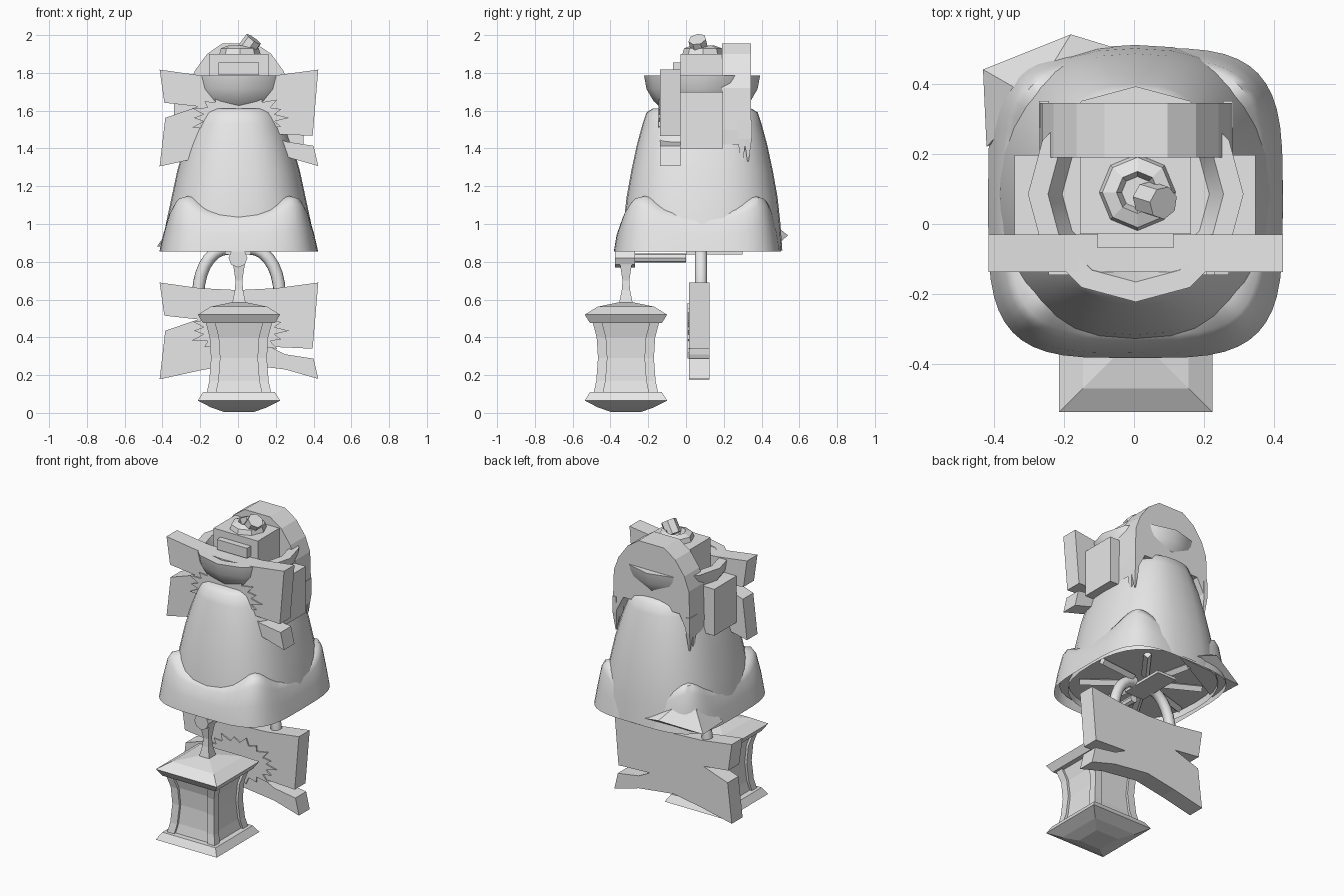
import bpy, bmesh, math
from mathutils import Vector

if "Cube" in bpy.data.objects:
    bpy.data.objects.remove(bpy.data.objects["Cube"])

GREY = (0.8, 0.8, 0.8, 1)
mat = bpy.data.materials.new("plain_grey")
mat.use_nodes = True
mat.diffuse_color = GREY
mat.node_tree.nodes["Principled BSDF"].inputs["Base Color"].default_value = GREY


def finish(name, bm, smooth=0):
    bmesh.ops.recalc_face_normals(bm, faces=bm.faces)
    me = bpy.data.meshes.new(name)
    bm.to_mesh(me)
    bm.free()
    ob = bpy.data.objects.new(name, me)
    bpy.context.collection.objects.link(ob)
    me.materials.append(mat)
    if smooth:
        bpy.ops.object.select_all(action='DESELECT')
        bpy.context.view_layer.objects.active = ob
        ob.select_set(True)
        bpy.ops.object.shade_smooth_by_angle(angle=math.radians(smooth))
    return ob


def loft(name, rings, n=4, power=2, caps=(True, True), smooth=0, wave=None):
    """Skin stacked rings (cx, cy, rx, ry, z); n=4 gives a square."""
    bm = bmesh.new()
    rows = []
    for i, (cx, cy, rx, ry, z) in enumerate(rings):
        row = []
        for k in range(n):
            a = 2 * math.pi * k / n + (math.pi / 4 if n == 4 else 0)
            c, s = math.cos(a), math.sin(a)
            if n == 4:
                c, s = math.copysign(1, c), math.copysign(1, s)
            else:
                c = math.copysign(abs(c) ** (2 / power), c)
                s = math.copysign(abs(s) ** (2 / power), s)
            dz = wave(i, a) if wave else 0
            row.append(bm.verts.new((cx + rx * c, cy + ry * s, z + dz)))
        rows.append(row)
    for lo, hi in zip(rows, rows[1:]):
        for k in range(n):
            j = (k + 1) % n
            bm.faces.new((lo[k], lo[j], hi[j], hi[k]))
    if caps[0]:
        bm.faces.new(rows[0])
    if caps[1]:
        bm.faces.new(rows[-1])
    return finish(name, bm, smooth)


def box(name, x0, x1, y0, y1, z0, z1):
    c = ((x0 + x1) / 2, (y0 + y1) / 2, (x1 - x0) / 2, (y1 - y0) / 2)
    return loft(name, [(*c, z0), (*c, z1)])


def plate(name, outline, y0, y1):
    """Extrude an (x, z) outline along y."""
    bm = bmesh.new()
    face = bm.faces.new([bm.verts.new((x, y0, z)) for x, z in outline])
    res = bmesh.ops.extrude_face_region(bm, geom=[face])
    moved = [v for v in res["geom"] if isinstance(v, bmesh.types.BMVert)]
    bmesh.ops.translate(bm, verts=moved, vec=(0, y1 - y0, 0))
    return finish(name, bm)


def tube(name, points, radius, sides=10):
    """Sweep a round section along a path."""
    bm = bmesh.new()
    pts = [Vector(p) for p in points]
    rows = []
    for i, p in enumerate(pts):
        d = (pts[min(i + 1, len(pts) - 1)] - pts[max(i - 1, 0)]).normalized()
        u = d.cross(Vector((0.1, 1, 0.05))).normalized()
        if abs(d.y) > 0.9:
            u = d.cross(Vector((1, 0, 0))).normalized()
        w = d.cross(u)
        rows.append([bm.verts.new(p + radius * (u * math.cos(t) + w * math.sin(t)))
                     for t in (2 * math.pi * k / sides for k in range(sides))])
    for a, b in zip(rows, rows[1:]):
        for k in range(sides):
            j = (k + 1) % sides
            bm.faces.new((a[k], a[j], b[j], b[k]))
    bm.faces.new(rows[0])
    bm.faces.new(rows[-1])
    return finish(name, bm, 40)


# Lantern: plates, waisted core, corner posts, hanger
LX, LY = 0.005, -0.318


def square(name, profile):
    return loft(name, [(LX, LY, h, h, z) for h, z in profile])


square("lantern_base", [(0.08, 0.005), (0.15, 0.03), (0.218, 0.065), (0.19, 0.11)])
square("lantern_roof", [(0.19, 0.475), (0.218, 0.52), (0.15, 0.562), (0.04, 0.585)])
WAIST = [(0.172, 0.1), (0.157, 0.17), (0.148, 0.29), (0.155, 0.4), (0.176, 0.48)]
square("lantern_core", [(h - 0.015, z) for h, z in WAIST])
for sx in (-1, 1):
    for sy in (-1, 1):
        loft("lantern_post", [(LX + sx * (h - 0.025), LY + sy * (h - 0.025), 0.025, 0.025, z)
                              for h, z in WAIST])
square("lantern_hanger", [(0.037, 0.575), (0.022, 0.65), (0.018, 0.7), (0.03, 0.78), (0.034, 0.8)])

# Arm holding the lantern
tube("arm_bar", [(0, -0.33, 0.82), (0, 0.0, 0.82)], 0.025, 8)
tube("arm_end", [(0, -0.375, 0.82), (0, -0.27, 0.82)], 0.05, 8)
box("arm_brace", -0.07, 0.07, 0.0, 0.3, 0.838, 0.855)

# Twin bent tubes above the lower board
for s in (-1, 1):
    arc = [(0.005 + s * (0.06 + 0.155 * math.sin(t)), 0.08, 0.63 + 0.24 * math.cos(t))
           for t in (math.pi / 2 * k / 7 for k in range(8))]
    tube("board_tube", arc, 0.033)

# Two split boards with jagged bursts
BOARD = [(-0.415, 0.255), (-0.2, 0.225), (0.0, 0.215), (0.2, 0.225), (0.425, 0.255),
         (0.395, -0.095), (0.17, -0.085), (0.25, -0.125), (0.4, -0.148), (0.425, -0.255),
         (0.25, -0.205), (0.0, -0.175), (-0.2, -0.21), (-0.415, -0.257),
         (-0.385, 0.0), (-0.21, 0.06), (-0.39, 0.08)]
for label, zc, y0, y1 in (("lower", 0.435, 0.015, 0.125), ("upper", 1.562, -0.137, -0.03)):
    plate(label + "_board", [(x, zc + z) for x, z in BOARD], y0, y1)
    burst = []
    for k in range(36):
        r = (1.0 if k % 4 == 0 else 0.9) if k % 2 == 0 else 0.72
        a = 2 * math.pi * k / 36
        burst.append((0.005 + 0.265 * r * math.cos(a), zc + 0.15 * r * math.sin(a)))
    plate(label + "_burst", burst, y0 - 0.008, y0 + 0.01)

# Bell body and scalloped hem
CY = 0.085
BELL = [(0.40, 0.425, 0.86), (0.385, 0.415, 1.0), (0.355, 0.4, 1.14), (0.325, 0.375, 1.28),
        (0.285, 0.345, 1.42), (0.245, 0.315, 1.53), (0.215, 0.295, 1.59), (0.185, 0.26, 1.612)]
loft("bell_body", [(0.003, CY, rx, ry, z) for rx, ry, z in BELL], 32, 2.5,
     (False, True), 50)


def scallop(i, a):
    return (0, -0.02, -0.045, -0.05, -0.05)[i] * (0.5 + 0.5 * math.cos(4 * a)) * 1.8


loft("bell_hem", [(0.004, 0.06, 0.42, 0.442, 0.855), (0.004, 0.06, 0.4, 0.427, 0.98),
                  (0.004, 0.065, 0.378, 0.405, 1.1), (0.004, 0.07, 0.358, 0.385, 1.14),
                  (0.004, 0.075, 0.31, 0.34, 1.15)], 48, 3.8, (False, False), 50, scallop)

# Recessed underside with crossing beams
loft("bell_floor", [(0.004, 0.06, 0.4, 0.42, 0.9), (0.004, 0.06, 0.4, 0.42, 0.93)], 32, 3.5)
for k in range(8):
    a = 2 * math.pi * k / 8 + 0.2
    tube("floor_beam", [(0.1 * math.cos(a), CY + 0.1 * math.sin(a), 0.885),
                        (0.36 * math.cos(a), 0.06 + 0.36 * math.sin(a), 0.885)], 0.024, 4)

# Pointed flap at the back corner of the hem
bm = bmesh.new()
for p in ((-0.43, 0.44, 0.88), (-0.18, 0.54, 0.94), (-0.42, 0.22, 0.88),
          (0.05, 0.47, 0.88), (-0.29, 0.36, 1.08)):
    bm.verts.new(p)
bmesh.ops.convex_hull(bm, input=bm.verts)
finish("hem_flap", bm)

# Blocks that carry the top
box("wide_block", -0.34, 0.346, -0.03, 0.197, 1.4, 1.7)
box("top_block", -0.154, 0.162, -0.029, 0.196, 1.6, 1.9)
box("front_lip", -0.104, 0.112, -0.068, -0.02, 1.79, 1.855)

# Hollow faceted bowl
bowl = []
for k in range(6):
    t = math.pi / 2 * (k + 0.4) / 5.4
    bowl.append((0.005, CY, 0.307 * math.sin(t), 0.307 * math.sin(t), 1.785 - 0.245 * math.cos(t)))
bowl += [(0.005, CY, r, r, z) for r, z in ((0.25, 1.785), (0.2, 1.68))]
loft("bowl", bowl, 12, 2, (True, True), 35)

# Arched hood with ragged legs
half = [(0.09, 1.955), (0.17, 1.9), (0.235, 1.81), (0.268, 1.72), (0.275, 1.5),
        (0.272, 1.42), (0.2, 1.56)]
hood = [(0.006 + x, z) for x, z in half] + [(0.006 - x, z) for x, z in reversed(half)]
plate("hood", hood, 0.19, 0.345)
for s in (-1, 1):
    for y, tip in ((0.295, 1.28), (0.328, 1.33)):
        x = 0.006 + s * 0.262
        loft("hood_spike", [(x, y, 0.004, 0.003, tip), (x, y, 0.014, 0.02, 1.45),
                            (x, y, 0.014, 0.022, 1.55)])

# Ring and tilted peg on top
loft("top_ring", [(0.01, 0.09, r, r, z) for r, z in
                  ((0.112, 1.89), (0.1, 1.93), (0.06, 1.945), (0.045, 1.91))], 8)
tube("top_peg", [(0.035, 0.075, 1.91), (0.084, 0.06, 1.978)], 0.048, 7)
